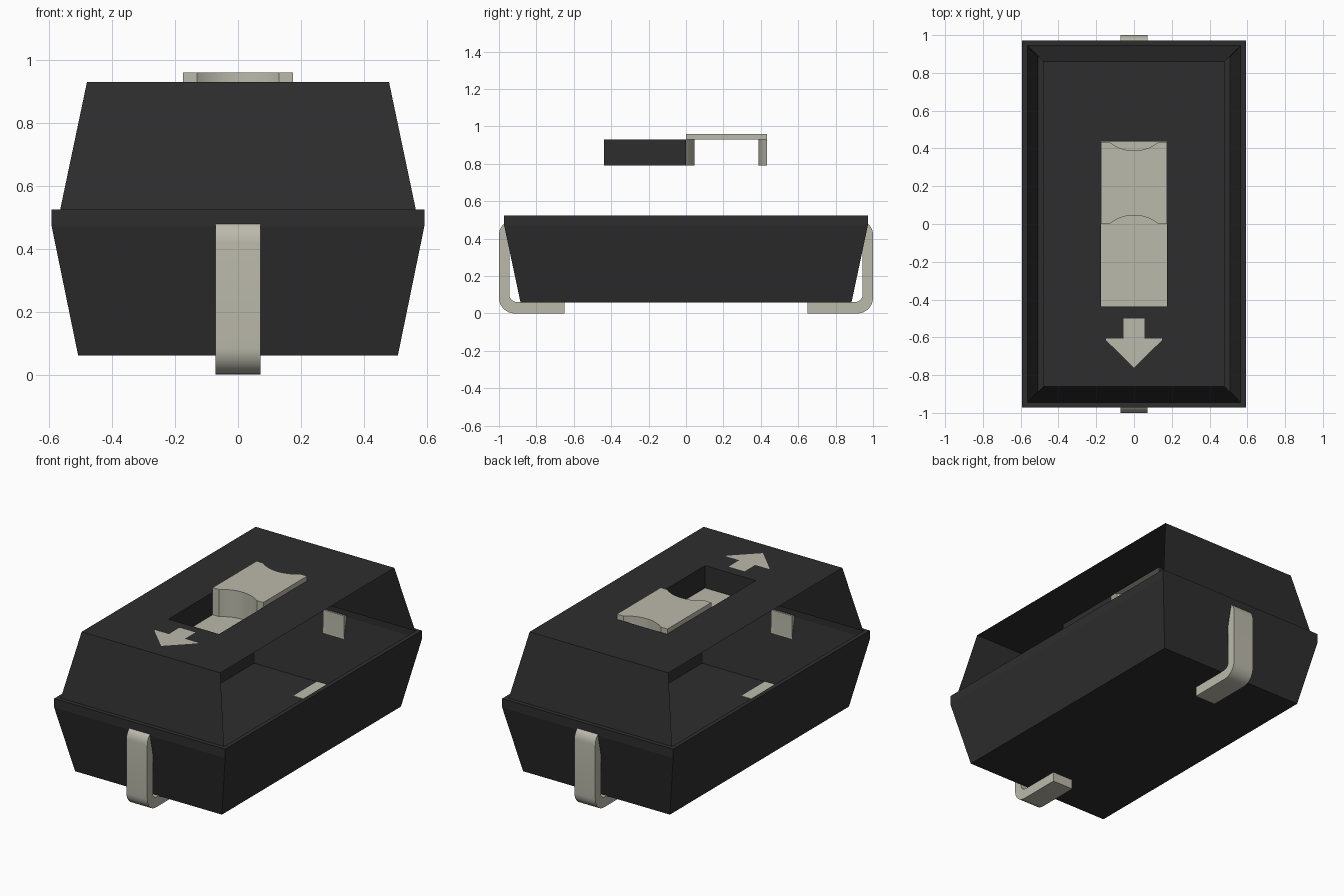
import bpy
import bmesh
import math

if "Cube" in bpy.data.objects:
    bpy.data.objects.remove(bpy.data.objects["Cube"], do_unlink=True)


def material(name, rgb):
    m = bpy.data.materials.new(name)
    m.use_nodes = True
    m.diffuse_color = (*rgb, 1)
    m.node_tree.nodes["Principled BSDF"].inputs["Base Color"].default_value = (*rgb, 1)
    return m


BLACK = material("black plastic", (0.027, 0.027, 0.027))
CREAM = material("pale metal", (0.50, 0.49, 0.41))


def add_part(name, verts, faces, mat, smooth=False):
    me = bpy.data.meshes.new(name)
    me.from_pydata(verts, [], faces)
    me.materials.append(mat)
    ob = bpy.data.objects.new(name, me)
    bpy.context.scene.collection.objects.link(ob)
    if smooth:
        bpy.ops.object.select_all(action="DESELECT")
        ob.select_set(True)
        bpy.context.view_layer.objects.active = ob
        bpy.ops.object.shade_smooth_by_angle(angle=math.radians(35))
    return ob


def ring(x, y, z, y0=None):
    """Rectangle corners, counter-clockwise from above."""
    y0 = -y if y0 is None else y0
    return [(-x, y0, z), (x, y0, z), (x, y, z), (-x, y, z)]


def band(a, b, sides=range(4)):
    """Quads joining two rings that start at vertex a and b."""
    return [(a + i, a + (i + 1) % 4, b + (i + 1) % 4, b + i) for i in sides]


# Lower tub: floor, flared walls, upright lip and narrow rim
verts = (ring(0.508, 0.885, 0.06) + ring(0.592, 0.972, 0.47)
         + ring(0.592, 0.972, 0.525) + ring(0.565, 0.945, 0.525))
add_part("lower_tub", verts, [(3, 2, 1, 0)] + band(0, 4) + band(4, 8) + band(8, 12), BLACK)

# Upper housing: sloping end walls, open flanks, top plate with a slot
TOP, WELL = 0.93, 0.79
SX, SY = 0.175, 0.438
verts = ring(0.565, 0.945, 0.525) + ring(0.48, 0.86, TOP) + ring(SX, SY, TOP)
add_part("upper_housing", verts, band(0, 4, (0, 2)) + band(4, 8), BLACK)

# Slot walls: front half sides, front end and back end, facing inwards
verts = ring(SX, 0, WELL, -SY) + ring(SX, 0, TOP, -SY)
faces = [f[::-1] for f in band(0, 4, (0, 1, 3))]
verts += [(-SX, SY, WELL), (SX, SY, WELL), (SX, SY, TOP), (-SX, SY, TOP)]
faces.append((8, 9, 10, 11))
add_part("slot_walls", verts, faces, BLACK)


# Scooped edge shared by both ends of the slider
def scoop(half=0.13, depth=0.046, n=16):
    r = (half * half + depth * depth) / (2 * depth)
    a = math.asin(half / r)
    pts = [(-SX, 0.0)]
    for i in range(n + 1):
        t = -a + 2 * a * i / n
        pts.append((r * math.sin(t), r * math.cos(t) - r + depth))
    return pts + [(SX, 0.0)]


edge = scoop()
N = len(edge)
CAP, BACK = 0.96, 0.434


def strip(a, b):
    return [(a + i, a + i + 1, b + i + 1, b + i) for i in range(N - 1)]


# Slider: cap, scooped end walls and shallow sides
verts = []
for z in (WELL, CAP):
    verts += [(x, y, z) for x, y in edge]
    verts += [(x, BACK - y, z) for x, y in edge]
verts += [(s * SX, y, TOP) for s in (-1, 1) for y in (0, BACK)]
k = 4 * N
faces = strip(0, 2 * N) + strip(2 * N, 3 * N)
faces += [f[::-1] for f in strip(N, 3 * N)]
faces += [(k + 1, k, 2 * N, 3 * N), (k + 2, k + 3, 4 * N - 1, 3 * N - 1)]
add_part("slider", verts, faces, CREAM, smooth=True)

# Slot floor on either side of the slider
verts = [(x, -SY, WELL) for x, y in edge] + [(x, y, WELL) for x, y in edge]
verts += [(x, BACK - y, WELL) for x, y in edge] + [(x, SY, WELL) for x, y in edge]
add_part("slot_floor", verts, strip(0, N) + strip(2 * N, 3 * N), CREAM)

# Direction arrow on the top plate
z = TOP + 0.002
half = [(0.055, -0.50), (0.055, -0.605), (0.148, -0.605), (0.148, -0.615)]
outline = half[::-1] + [(-x, y) for x, y in half] + [(0, -0.76)]
add_part("arrow", [(x, y, z) for x, y in outline], [tuple(range(len(outline)))], CREAM)


# Bent legs at both ends
def arc(cy, cz, ry, rz, a0, a1, n=8):
    out = []
    for i in range(n + 1):
        t = math.radians(a0 + (a1 - a0) * i / n)
        out.append((cy + ry * math.cos(t), cz + rz * math.sin(t)))
    return out


profile = ([(0.65, 0.062), (0.65, 0.0)]
           + arc(0.915, 0.085, 0.085, 0.085, -90, 0)
           + arc(0.945, 0.42, 0.055, 0.068, 0, 90)
           + arc(0.905, 0.102, 0.04, 0.04, 0, -90))
P = len(profile)
for name, s in (("front_leg", -1), ("back_leg", 1)):
    verts = [(w * 0.072, s * y, z) for w in (-1, 1) for y, z in profile]
    faces = [(i, (i + 1) % P, P + (i + 1) % P, P + i) for i in range(P)]
    faces += [tuple(range(P))[::-1], tuple(range(P, 2 * P))]
    leg = add_part(name, verts, faces, CREAM, smooth=True)
    bm = bmesh.new()
    bm.from_mesh(leg.data)
    bmesh.ops.recalc_face_normals(bm, faces=bm.faces)
    bm.to_mesh(leg.data)
    bm.free()
